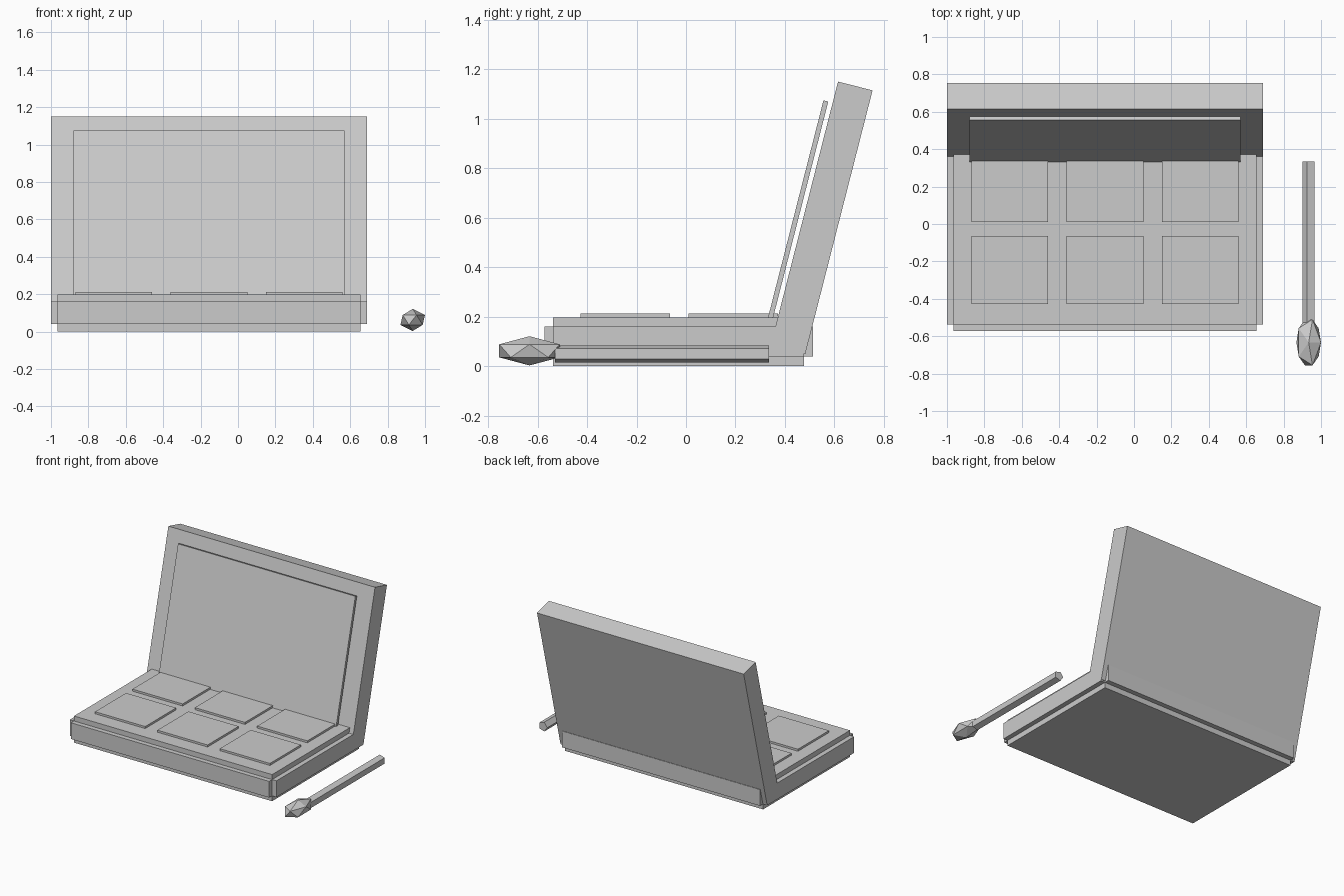
import bpy
import bmesh
from math import pi, sin, cos
from mathutils import Matrix

if "Cube" in bpy.data.objects:
    bpy.data.objects.remove(bpy.data.objects["Cube"])

grey = bpy.data.materials.new("light grey")
grey.use_nodes = True
colour = (0.6, 0.6, 0.6, 1)
grey.diffuse_color = colour
grey.node_tree.nodes["Principled BSDF"].inputs["Base Color"].default_value = colour

TILT = 0.25  # backward lean of the open lid


def finish(bm, name):
    mesh = bpy.data.meshes.new(name)
    bm.to_mesh(mesh)
    bm.free()
    mesh.materials.append(grey)
    obj = bpy.data.objects.new(name, mesh)
    bpy.context.collection.objects.link(obj)
    return obj


def box(name, x, y, z):
    """Box spanning the given (low, high) pairs."""
    bm = bmesh.new()
    bmesh.ops.create_cube(bm, size=1)
    spans = (x, y, z)
    bmesh.ops.scale(bm, vec=[b - a for a, b in spans], verts=bm.verts)
    bmesh.ops.translate(bm, vec=[(a + b) / 2 for a, b in spans], verts=bm.verts)
    return finish(bm, name)


def leaning_slab(name, x, thickness, length, top_y, top_z):
    """Slab leaning back, hung from its upper front edge."""
    slab = box(name, x, (0, thickness), (-length, 0))
    slab.data.transform(Matrix.Translation((0, top_y, top_z)) @ Matrix.Rotation(-TILT, 4, "X"))
    return slab


# Case base: three crossed boxes give the stepped edges
OUT_X, IN_X = (-1, 0.69), (-0.965, 0.655)
OUT_Y, IN_Y = (-0.572, 0.514), (-0.537, 0.478)
OUT_Z, IN_Z = (0, 0.197), (0.04, 0.16)
box("base_side_core", OUT_X, IN_Y, IN_Z)
box("base_front_core", IN_X, OUT_Y, IN_Z)
box("base_top_core", IN_X, IN_Y, OUT_Z)

# Open lid and its mirror
leaning_slab("lid", OUT_X, 0.144, 1.1, 0.615, 1.151)
leaning_slab("mirror", (-0.88, 0.57), 0.02, 0.98, 0.556, 1.075)

# Powder pans, two rows of three
for row in range(2):
    for col in range(3):
        x, y = -0.87 + 0.51 * col, -0.427 + 0.437 * row
        box(f"pan_{row + 1}_{col + 1}", (x, x + 0.41), (y, y + 0.362), (0.19, 0.212))

# Brush handle: five-sided rod along y
bm = bmesh.new()
ring = [bm.verts.new((0.936 + 0.036 * cos(pi + i * 2 * pi / 5), -0.53,
                      0.05 + 0.036 * sin(pi + i * 2 * pi / 5))) for i in range(5)]
cap = bm.faces.new(ring)
rod = bmesh.ops.extrude_face_region(bm, geom=[cap], use_keep_orig=True)
bmesh.ops.translate(bm, vec=(0, 0.865, 0),
                    verts=[v for v in rod["geom"] if isinstance(v, bmesh.types.BMVert)])
bmesh.ops.recalc_face_normals(bm, faces=bm.faces)
finish(bm, "brush_handle")

# Brush head: stretched low-poly ball
bm = bmesh.new()
bmesh.ops.create_icosphere(bm, subdivisions=1, radius=1)
bmesh.ops.scale(bm, vec=(0.0735, 0.144, 0.059), verts=bm.verts)
bmesh.ops.translate(bm, vec=(0.934, -0.633, 0.062), verts=bm.verts)
finish(bm, "brush_head")
